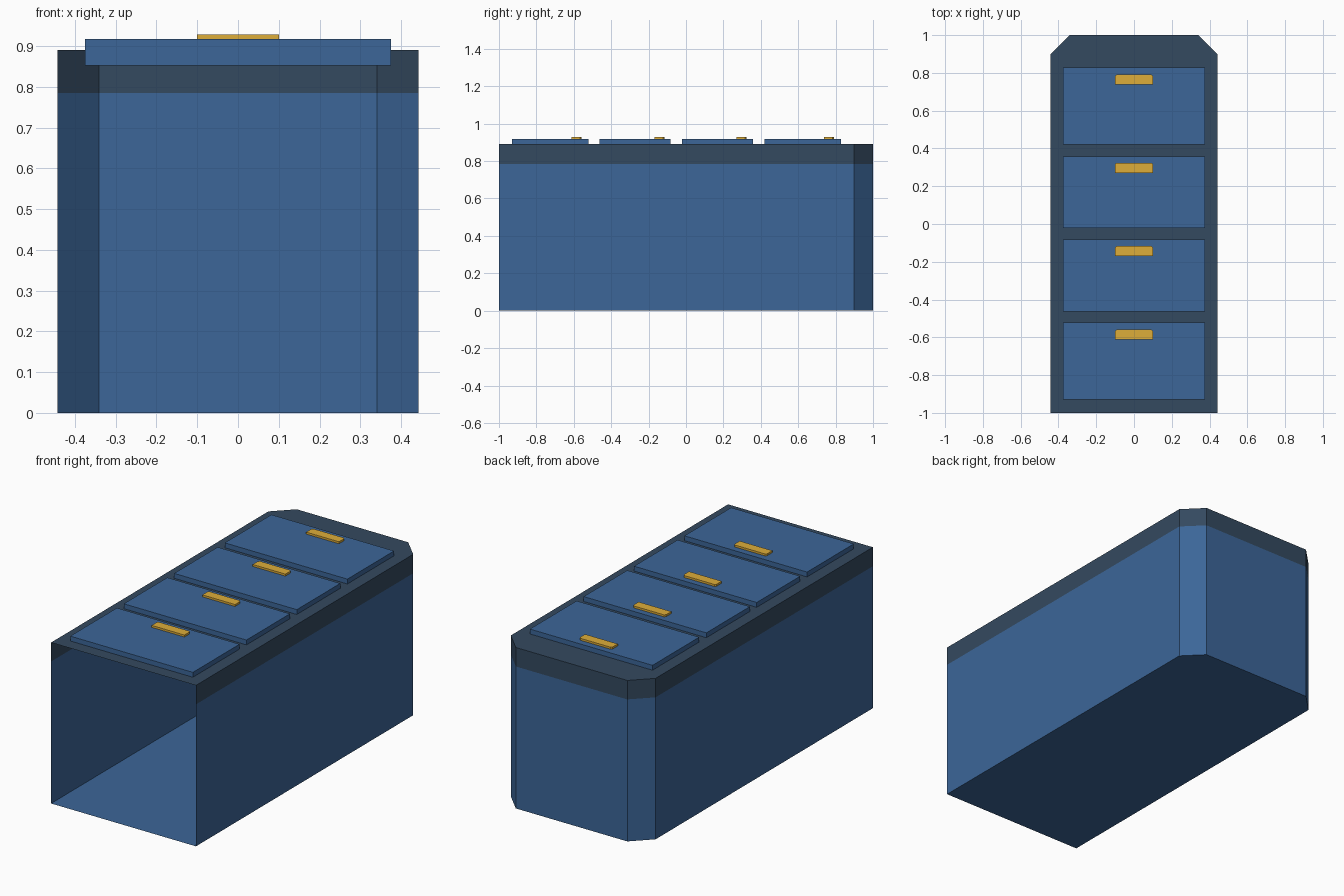
import bpy, bmesh

if "Cube" in bpy.data.objects:
    bpy.data.objects.remove(bpy.data.objects["Cube"])


def material(name, rgb):
    m = bpy.data.materials.new(name)
    m.diffuse_color = (*rgb, 1)
    m.use_nodes = True
    m.node_tree.nodes["Principled BSDF"].inputs["Base Color"].default_value = m.diffuse_color
    return m


blue = material("cabinet blue", (0.045, 0.133, 0.315))
slate = material("dark slate", (0.034, 0.067, 0.115))
gold = material("brass", (0.73, 0.42, 0.042))


def finish(name, bm, mats):
    me = bpy.data.meshes.new(name)
    bm.to_mesh(me)
    bm.free()
    for m in mats:
        me.materials.append(m)
    ob = bpy.data.objects.new(name, me)
    bpy.context.collection.objects.link(ob)
    return ob


def prism(name, outline, z0, z1, mat):
    bm = bmesh.new()
    f = bm.faces.new([bm.verts.new((x, y, z0)) for x, y in outline])
    top = bmesh.ops.extrude_face_region(bm, geom=[f], use_keep_orig=True)["geom"]
    bmesh.ops.translate(bm, vec=(0, 0, z1 - z0),
                        verts=[v for v in top if isinstance(v, bmesh.types.BMVert)])
    bmesh.ops.recalc_face_normals(bm, faces=bm.faces)
    return finish(name, bm, [mat])


# Cabinet shell: thin walls, open at the front end, chamfered back corners
W, H, BAND, C = 0.443, 0.89, 0.785, 0.102
plan = [(-W, -1), (W, -1), (W, 1 - C), (W - C, 1), (-W + C, 1), (-W, 1 - C)]
bm = bmesh.new()
rings = [[bm.verts.new((x, y, z)) for x, y in plan] for z in (0, BAND, H)]
bm.faces.new(rings[0][::-1])
bm.faces.new(rings[2]).material_index = 1
for level in range(2):
    lo, hi = rings[level], rings[level + 1]
    for i in range(1, 6):  # skip the edge along the open front
        j = (i + 1) % 6
        bm.faces.new((lo[i], lo[j], hi[j], hi[i])).material_index = level
finish("cabinet_shell", bm, [blue, slate])

# Drawer fronts with their pulls
for n, (y0, y1) in enumerate([(-0.93, -0.522), (-0.462, -0.082),
                              (-0.022, 0.358), (0.42, 0.828)], 1):
    w = 0.375
    prism(f"drawer_front_{n}", [(-w, y0), (w, y0), (w, y1), (-w, y1)], 0.853, 0.917, blue)
    a = (y0 + y1) / 2 + 0.113 if n in (1, 4) else (y0 + y1) / 2 + 0.101
    a, c = a + 0.002, 0.008
    b = a + 0.053
    prism(f"drawer_pull_{n}", [(-0.1, a), (0.1, a), (0.1, b - c), (0.1 - c, b),
                               (-0.1 + c, b), (-0.1, b - c)], 0.914, 0.928, gold)
